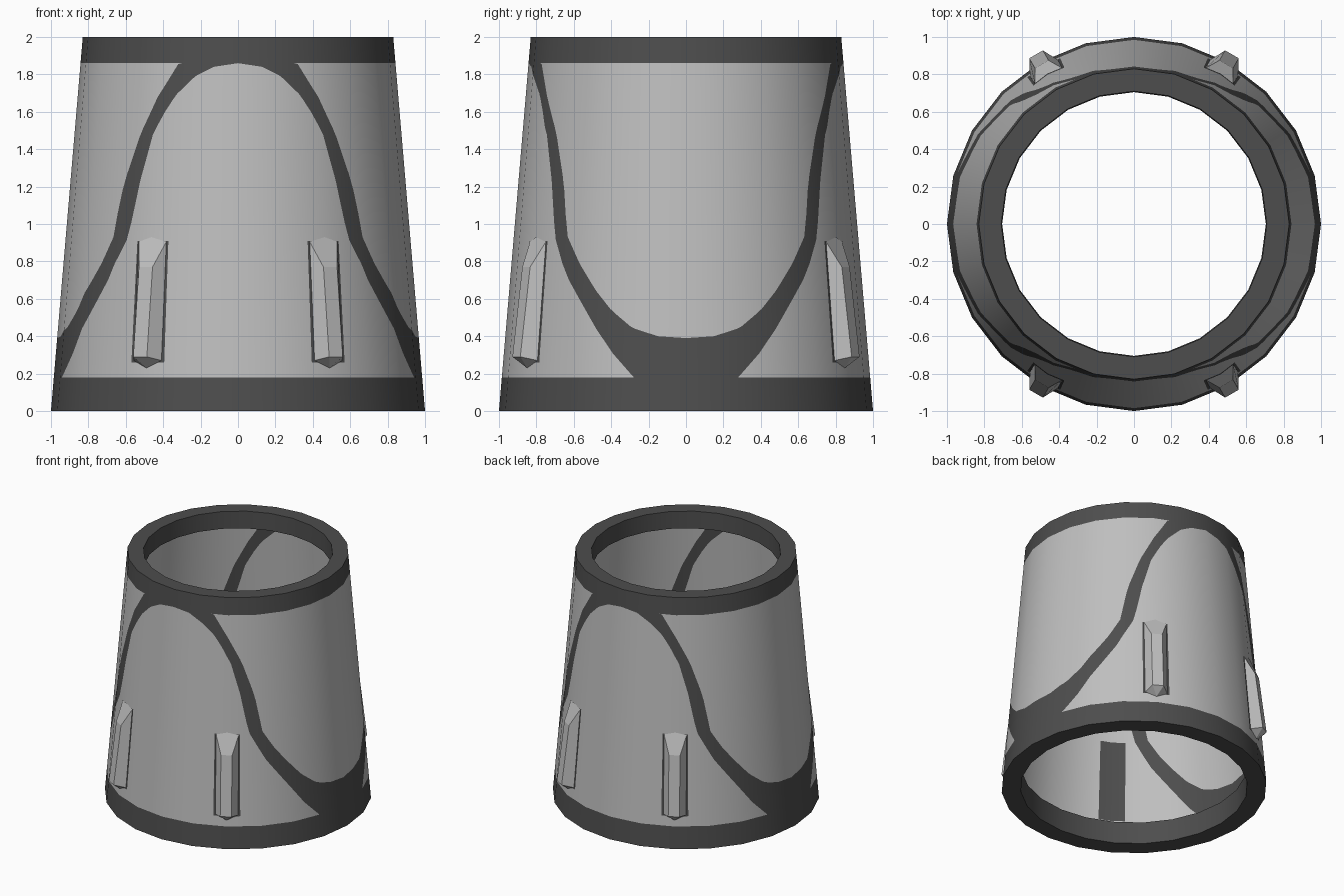
import bpy, bmesh, math
from mathutils import Vector

if "Cube" in bpy.data.objects:
    bpy.data.objects.remove(bpy.data.objects["Cube"])

SIDES, SUB = 24, 10
HALF = math.radians(180 / SIDES)


def material(name, v):
    m = bpy.data.materials.new(name)
    m.diffuse_color = (v, v, v, 1)
    m.use_nodes = True
    m.node_tree.nodes["Principled BSDF"].inputs["Base Color"].default_value = m.diffuse_color
    return m


LIGHT = material("light grey", 0.52)
DARK = material("dark grey", 0.075)


def wall(z):
    """Corner radius of the tapered shell at height z."""
    return 1 - 0.085 * z


def add_object(name, bm, mats):
    me = bpy.data.meshes.new(name)
    bm.to_mesh(me)
    bm.free()
    for m in mats:
        me.materials.append(m)
    ob = bpy.data.objects.new(name, me)
    bpy.context.collection.objects.link(ob)
    return ob


def interp(pts, x):
    for (x0, y0), (x1, y1) in zip(pts, pts[1:]):
        if x <= x1:
            return y0 + (y1 - y0) * max(0, x - x0) / (x1 - x0)
    return pts[-1][1]


# Dark rim rings at both ends, revolved from a closed profile
def rim(name, profile):
    bm = bmesh.new()
    rings = []
    for i in range(SIDES):
        a = 2 * math.pi * i / SIDES
        rings.append([bm.verts.new((r * math.cos(a), r * math.sin(a), z)) for r, z in profile])
    n = len(profile)
    for i in range(SIDES):
        p, q = rings[i], rings[(i + 1) % SIDES]
        for k in range(n):
            bm.faces.new((p[k], q[k], q[(k + 1) % n], p[(k + 1) % n]))
    bmesh.ops.recalc_face_normals(bm, faces=bm.faces)
    ob = add_object(name, bm, [DARK])
    bpy.context.view_layer.objects.active = ob
    ob.select_set(True)
    bpy.ops.object.shade_smooth_by_angle(angle=math.radians(30))
    ob.select_set(False)


rim("bottom_rim", [(1, 0), (wall(0.18), 0.18), (0.85, 0.18), (0.855, 0)])
rim("top_rim", [(wall(1.86), 1.86), (wall(2), 2), (0.71, 2), (0.705, 1.86)])

# Thin shell wall; the wavy band lies between two curves of angle -> height
LOWER = [(0, .18), (16.5, .18), (24, .31), (32.2, .49), (42, .7), (50, .93), (54, 1.235),
         (58.5, 1.476), (63, 1.6), (67, 1.69), (74.3, 1.79), (81, 1.84), (90, 1.86)]
UPPER = [(0, .39), (9, .40), (17.5, .445), (25, .54), (32, .67), (38, .79), (43.5, .93),
         (47, 1.22), (53, 1.48), (60, 1.68), (67.7, 1.86), (90, 1.86)]


def fold(deg):
    d = deg % 180
    return min(d, 180 - d)


bm = bmesh.new()
total = SIDES * SUB
step = 360 / total
columns = []
for i in range(total):
    deg = i * step
    a = math.radians(deg)
    off = math.radians(deg % (360 / SIDES)) - HALF
    flat = math.cos(HALF) / math.cos(off)      # keeps points on the flat sides
    lo, hi = interp(LOWER, fold(deg)), interp(UPPER, fold(deg))
    heights = [.18, min(.26, lo), min(.91, lo), lo, hi, 1.86]
    columns.append([bm.verts.new((wall(z) * flat * math.cos(a), wall(z) * flat * math.sin(a), z))
                    for z in heights])
for i in range(total):
    p, q = columns[i], columns[(i + 1) % total]
    behind_lug = 54.5 < fold((i + 0.5) * step) < 66
    for k in range(5):
        f = bm.faces.new((p[k], q[k], q[k + 1], p[k + 1]))
        f.smooth = True
        f.material_index = 1 if k == 3 or (k == 1 and behind_lug) else 0
bmesh.ops.remove_doubles(bm, verts=bm.verts, dist=0.0002)
shell = add_object("shell_wall", bm, [LIGHT, DARK])
shell.data.normals_split_custom_set_from_vertices(
    [Vector((v.co.x, v.co.y, 0.085 * math.hypot(v.co.x, v.co.y))).normalized()
     for v in shell.data.vertices])

# Four chamfered upright lugs: (sideways, outward from wall, height)
LUG = [(-.085, -.011, .27), (0, 0, .23), (.085, -.011, .27),
       (-.042, .072, .29), (.042, .072, .29), (-.042, .052, .77), (.042, .052, .77),
       (-.085, -.009, .905), (.085, -.009, .905), (0, .005, .93)]
LUG_FACES = [(3, 4, 6, 5), (0, 3, 5, 7), (4, 2, 8, 6), (0, 1, 3), (1, 4, 3), (1, 2, 4),
             (5, 6, 8, 9, 7)]
for n, deg in enumerate((60, 120, 240, 300)):
    c, s = math.cos(math.radians(deg)), math.sin(math.radians(deg))
    bm = bmesh.new()
    vs = []
    for t, out, z in LUG:
        r = wall(z) + out
        vs.append(bm.verts.new((r * c - t * s, r * s + t * c, z)))
    for f in LUG_FACES:
        bm.faces.new([vs[k] for k in f])
    add_object("lug_%d" % (n + 1), bm, [LIGHT])
